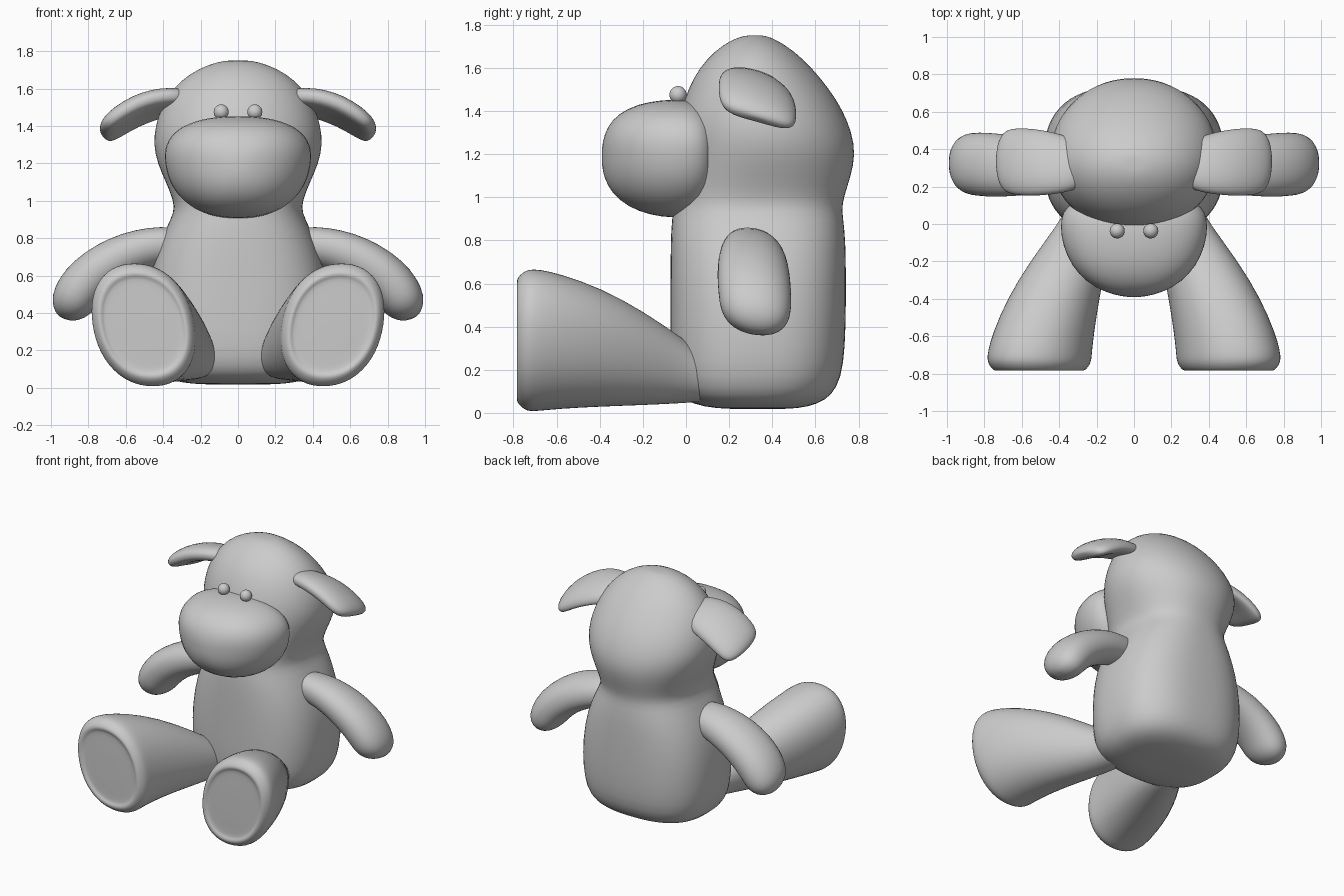
import bpy, bmesh
from math import sin, cos, pi
from mathutils import Vector as V


def finish(obj, mirror):
    if mirror:
        obj.modifiers.new("Mirror", 'MIRROR').use_clip = False
    sub = obj.modifiers.new("Subdivision", 'SUBSURF')
    sub.levels = sub.render_levels = 1


def loft(name, stations, n=32, mirror=False):
    """Skin superellipse rings: (centre, u, v, exponent, taper, bend)."""
    bm = bmesh.new()
    rings = []
    for c, u, v, e, taper, bend in stations:
        ring = []
        for i in range(n):
            a = 2 * pi * i / n
            # radial superellipse keeps the points evenly spread
            r = (abs(cos(a)) ** e + abs(sin(a)) ** e) ** (-1 / e)
            ca, sa = r * cos(a), r * sin(a)
            ring.append(bm.verts.new(c + u * ca * (1 + taper * sa) + v * (sa - bend * ca * ca)))
        rings.append(ring)
    for r0, r1 in zip(rings, rings[1:]):
        for i in range(n):
            j = (i + 1) % n
            bm.faces.new((r0[i], r0[j], r1[j], r1[i]))
    for ring, st in ((rings[0], stations[0]), (rings[-1], stations[-1])):
        pole = bm.verts.new(st[0])
        for i in range(n):
            bm.faces.new((ring[i], ring[(i + 1) % n], pole))
    bmesh.ops.recalc_face_normals(bm, faces=bm.faces)
    for f in bm.faces:
        f.smooth = True
    me = bpy.data.meshes.new(name)
    bm.to_mesh(me)
    bm.free()
    obj = bpy.data.objects.new(name, me)
    bpy.context.collection.objects.link(obj)
    finish(obj, mirror)
    return obj


def limb(name, pts, tilt, e, bend):
    """Mirrored sideways limb; points are (x, y, z, half width, half thickness)."""
    st = []
    for i, (x, y, z, w, t) in enumerate(pts):
        a, b = pts[max(i - 1, 0)], pts[min(i + 1, len(pts) - 1)]
        d = V((b[0] - a[0], 0, b[2] - a[2])).normalized()
        u = V((0, cos(tilt), -sin(tilt)))
        st.append((V((x, y, z)), u * w, V((-d.z, 0, d.x)) * t, e, 0, bend))
    loft(name, st, 24, True)


# Body and head in one skin: z, half width, front y, back y, squareness
body = [(.018, .12, .25, .42, 2.4), (.02, .25, .14, .52, 2.5), (.04, .36, .03, .61, 2.6),
        (.08, .42, -.03, .675, 2.7), (.16, .465, -.065, .72, 2.7), (.3, .485, -.072, .738, 2.7),
        (.5, .485, -.072, .742, 2.7), (.7, .45, -.072, .742, 2.6), (.85, .387, -.07, .737, 2.5),
        (.94, .34, -.06, .722, 2.4), (1.0, .345, -.055, .732, 2.3), (1.1, .386, -.05, .766, 2.2),
        (1.2, .432, -.045, .787, 2.1), (1.3, .453, -.04, .77, 2.1), (1.4, .443, -.025, .73, 2.05),
        (1.5, .412, .008, .667, 2), (1.6, .35, .06, .585, 2), (1.68, .26, .135, .50, 2),
        (1.73, .155, .21, .42, 2), (1.75, .07, .27, .37, 2)]
loft("body_and_head", [(V((0, (f + b) / 2, z)), V((w, 0, 0)), V((0, (b - f) / 2, 0)), e, 0, 0)
                       for z, w, f, b, e in body], 40)

# Muzzle: y, half width, low z, high z
muzzle = [(-.39, .04, 1.15, 1.23), (-.38, .10, 1.09, 1.29), (-.345, .20, 1.02, 1.36),
          (-.27, .295, .955, 1.415), (-.17, .357, .918, 1.445), (-.06, .387, .902, 1.455),
          (.03, .387, .915, 1.45), (.09, .36, .95, 1.42), (.13, .30, 1.0, 1.37)]
loft("muzzle", [(V((0, y, (a + b) / 2)), V((w, 0, 0)), V((0, 0, (b - a) / 2)), 2.4, .13, 0)
                for y, w, a, b in muzzle], 36)

# Ears: flat, drooping, cupped underneath
limb("ear", [(.28, .32, 1.54, .13, .05), (.36, .32, 1.54, .155, .055), (.45, .325, 1.525, .175, .06),
             (.55, .33, 1.49, .187, .06), (.64, .333, 1.435, .187, .057), (.69, .335, 1.395, .175, .05),
             (.715, .335, 1.37, .14, .035), (.722, .335, 1.36, .07, .018)], .27, 2.6, .35)

# Arms: thin shoulders, thick paws
limb("arm", [(.28, .30, .76, .11, .09), (.40, .305, .76, .13, .105), (.52, .31, .735, .15, .115),
             (.64, .312, .69, .165, .122), (.75, .315, .62, .172, .128), (.83, .32, .545, .172, .13),
             (.88, .322, .47, .165, .122), (.905, .325, .42, .14, .10), (.92, .328, .385, .095, .065),
             (.925, .33, .37, .04, .03)], .1, 2.2, 0)

# Legs: y, centre x, half width, low z, high z, then the padded sole
legs = [(.2, .22, .10, .07, .20), (.1, .235, .115, .055, .26), (0, .26, .145, .045, .335),
        (-.2, .352, .202, .035, .475), (-.4, .432, .243, .028, .582), (-.58, .484, .266, .018, .645),
        (-.68, .503, .274, .008, .667), (-.725, .506, .274, .005, .667)]
sole = [(-.75, .97), (-.772, .915), (-.784, .86), (-.784, .81), (-.775, .77), (-.772, .72), (-.775, .4)]
legs += [(y, .506, .274 * s, .336 - .331 * s, .336 + .331 * s) for y, s in sole]
loft("leg", [(V((x, y, (a + b) / 2)), V((w, 0, 0)), V((.15, 0, 1)) * ((b - a) / 2), 2.2, 0, 0)
             for y, x, w, a, b in legs], 28, True)

# Eyes
bpy.ops.mesh.primitive_uv_sphere_add(segments=20, ring_count=12, radius=.041)
eye = bpy.context.object
eye.name = "eye"
for v in eye.data.vertices:
    v.co += V((.09, -.037, 1.475))
eye.data.shade_smooth()
finish(eye, True)
